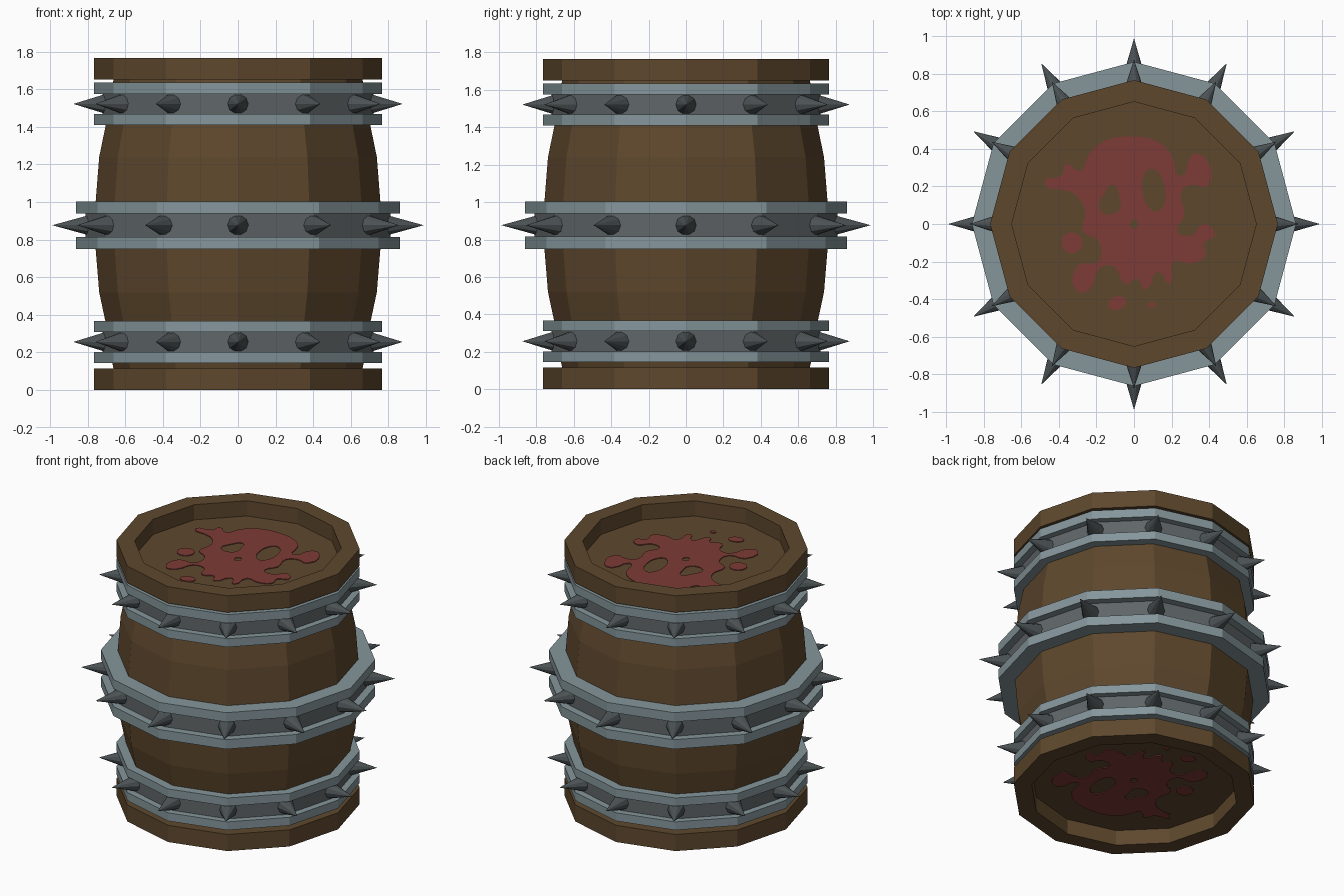
import bpy, bmesh, math
from mathutils import Matrix, Vector

if "Cube" in bpy.data.objects:
    bpy.data.objects.remove(bpy.data.objects["Cube"])

SIDES = 12


def material(name, rgb):
    m = bpy.data.materials.new(name)
    m.diffuse_color = (*rgb, 1)
    m.use_nodes = True
    m.node_tree.nodes["Principled BSDF"].inputs["Base Color"].default_value = m.diffuse_color
    return m


WOOD = material("brown wood", (0.112, 0.064, 0.026))
STEEL = material("light steel", (0.235, 0.305, 0.33))
IRON = material("dark iron", (0.115, 0.132, 0.138))
SPIKE = material("spike iron", (0.072, 0.085, 0.09))
RED = material("red paint", (0.205, 0.044, 0.037))


def add_object(name, bm, mat):
    bmesh.ops.recalc_face_normals(bm, faces=bm.faces)
    me = bpy.data.meshes.new(name)
    bm.to_mesh(me)
    bm.free()
    me.materials.append(mat)
    ob = bpy.data.objects.new(name, me)
    bpy.context.collection.objects.link(ob)
    return ob


def lathe(name, profile, mat, closed=True):
    """Spin (radius, z) points into a twelve-sided shell; open ones get caps."""
    bm = bmesh.new()
    loops = []
    for r, z in profile:
        loops.append([bm.verts.new((r * math.cos(a), r * math.sin(a), z))
                      for a in (2 * math.pi * i / SIDES for i in range(SIDES))])
    pairs = list(zip(loops, loops[1:]))
    if closed:
        pairs.append((loops[-1], loops[0]))
    else:
        bm.faces.new(loops[0])
        bm.faces.new(loops[-1])
    for a, b in pairs:
        for i in range(SIDES):
            j = (i + 1) % SIDES
            bm.faces.new((a[i], a[j], b[j], b[i]))
    return add_object(name, bm, mat)


def ring(name, r_in, r_out, z0, z1, mat):
    return lathe(name, [(r_in, z0), (r_out, z0), (r_out, z1), (r_in, z1)], mat)


# Bulging body; its flat ends are the recessed lids
lathe("barrel_body", [(0.66, 0.105), (0.68, 0.2), (0.705, 0.365), (0.738, 0.52),
                      (0.757, 0.75), (0.765, 0.88), (0.757, 1.0), (0.738, 1.24),
                      (0.705, 1.40), (0.68, 1.565), (0.66, 1.66)], WOOD, False)
ring("bottom_rim", 0.65, 0.765, 0, 0.115, WOOD)
ring("top_rim", 0.65, 0.765, 1.65, 1.765, WOOD)


def spikes(name, z, r_base, r_tip, radius):
    bm = bmesh.new()
    length = r_tip - r_base
    for i in range(SIDES):
        a = 2 * math.pi * i / SIDES
        mat = (Matrix.Rotation(a, 4, 'Z')
               @ Matrix.Translation((r_base + length / 2, 0, z))
               @ Matrix.Rotation(math.pi / 2, 4, 'Y'))
        bmesh.ops.create_cone(bm, cap_ends=True, segments=10, radius1=radius,
                              radius2=0, depth=length, matrix=mat)
    add_object(name, bm, SPIKE)


# Hoops: two light rings, a dark band between them and a row of spikes
# name, lower ring z, upper ring z, inner, outer, band radius, spike tip
for name, lo, hi, r_in, r_out, r_band, tip in (
        ("lower", (0.145, 0.202), (0.31, 0.367), 0.66, 0.765, 0.72, 0.875),
        ("middle", (0.75, 0.815), (0.938, 1.002), 0.74, 0.862, 0.81, 0.987),
        ("upper", (1.41, 1.468), (1.575, 1.635), 0.66, 0.765, 0.72, 0.875)):
    ring(name + "_hoop_bottom_ring", r_in, r_out, *lo, STEEL)
    ring(name + "_hoop_top_ring", r_in, r_out, *hi, STEEL)
    ring(name + "_hoop_band", r_in, r_band, lo[1], hi[0], IRON)
    spikes(name + "_hoop_spikes", (lo[1] + hi[0]) / 2, r_band - 0.03, tip, 0.06)


def oval(cx, cy, rx, ry, tilt=0.0, n=8):
    rot = Matrix.Rotation(tilt, 2)
    pts = []
    for i in range(n):
        a = 2 * math.pi * i / n
        p = rot @ Vector((rx * math.cos(a), ry * math.sin(a)))
        pts.append((cx + p.x, cy + p.y))
    return pts


# Painted skull splat: outline, eye and nose holes, loose drops
OUTLINE = [(-.24, .37), (-.16, .44), (0, .465), (.12, .44), (.2, .37), (.25, .25),
           (.31, .37), (.38, .35), (.39, .2), (.31, .21), (.25, .17), (.27, .05),
           (.23, -.04), (.31, -.06), (.37, 0), (.43, -.06), (.37, -.1), (.38, -.17),
           (.29, -.21), (.21, -.2), (.19, -.32), (.13, -.25), (.06, -.35),
           (.02, -.29), (-.05, -.32), (-.1, -.23), (-.18, -.23), (-.23, -.34),
           (-.3, -.36), (-.3, -.22), (-.19, -.2), (-.19, -.09), (-.27, -.04),
           (-.26, .08), (-.33, .17), (-.48, .22), (-.38, .26), (-.36, .32), (-.29, .28)]
LEFT_EYE = [(-.18, .07), (-.16, .16), (-.11, .21), (-.08, .15), (-.08, .07)]
SHAPES = [OUTLINE, LEFT_EYE,
          oval(.105, .18, .06, .115, 0.15), oval(0, 0, .022, .025),
          oval(-.33, -.1, .055, .055), oval(-.09, -.42, .05, .035, 0.3),
          oval(.095, -.43, .02, .015)]


def splat(name, matrix):
    cu = bpy.data.curves.new(name + "_outline", 'CURVE')
    cu.dimensions = '2D'
    cu.fill_mode = 'BOTH'
    cu.extrude = 0.003
    cu.resolution_u = 3
    for pts in SHAPES:
        sp = cu.splines.new('BEZIER')
        sp.bezier_points.add(len(pts) - 1)
        for b, (x, y) in zip(sp.bezier_points, pts):
            b.co = (x, y, 0)
            b.handle_left_type = b.handle_right_type = 'AUTO'
        sp.use_cyclic_u = True
    tmp = bpy.data.objects.new(name + "_outline", cu)
    bpy.context.collection.objects.link(tmp)
    bpy.context.view_layer.update()
    ev = tmp.evaluated_get(bpy.context.evaluated_depsgraph_get())
    me = bpy.data.meshes.new_from_object(ev)
    me.name = name
    me.materials.clear()
    me.materials.append(RED)
    bpy.data.objects.remove(tmp)
    ob = bpy.data.objects.new(name, me)
    ob.matrix_world = matrix
    bpy.context.collection.objects.link(ob)


splat("top_paint", Matrix.Translation((0, 0, 1.662)))
splat("bottom_paint", Matrix.Translation((0, 0, 0.103)) @ Matrix.Rotation(math.pi, 4, 'X'))
